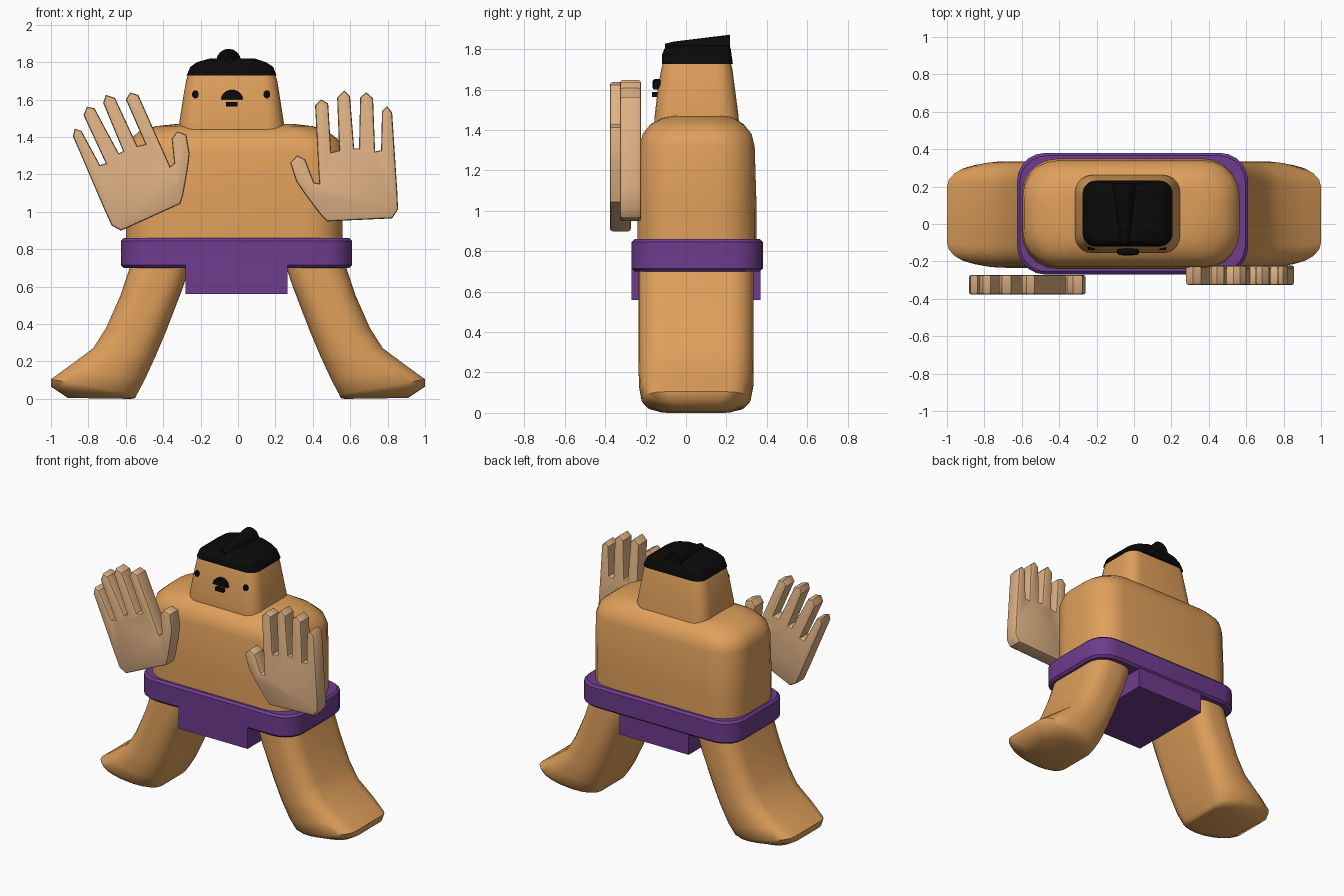
import bpy, bmesh, math
from mathutils import Vector, Matrix


def material(name, rgb):
    m = bpy.data.materials.new(name)
    m.diffuse_color = (*rgb, 1)
    return m


SKIN = material("tan skin", (0.74, 0.35, 0.105))
PALM = material("pale skin", (0.73, 0.44, 0.23))
PURPLE = material("purple cloth", (0.156, 0.045, 0.27))
BLACK = material("black", (0.003, 0.003, 0.003))


def finish(name, bm, mat, angle=35):
    bmesh.ops.recalc_face_normals(bm, faces=bm.faces)
    me = bpy.data.meshes.new(name)
    bm.to_mesh(me)
    bm.free()
    me.materials.append(mat)
    me.shade_smooth()
    me.set_sharp_from_angle(angle=math.radians(angle))
    ob = bpy.data.objects.new(name, me)
    bpy.context.collection.objects.link(ob)
    return ob


def rounded(x0, x1, y0, y1, rx, ry, n=5):
    """2D rectangle with elliptical corners."""
    pts = []
    for k, (cx, cy) in enumerate([(x1 - rx, y1 - ry), (x0 + rx, y1 - ry),
                                  (x0 + rx, y0 + ry), (x1 - rx, y0 + ry)]):
        for i in range(n + 1):
            a = math.pi / 2 * (k + i / n)
            pts.append((cx + rx * math.cos(a), cy + ry * math.sin(a)))
    return pts


def loft(name, rings, mat, angle=35):
    bm = bmesh.new()
    rows = [[bm.verts.new(p) for p in ring] for ring in rings]
    n = len(rows[0])
    for a, b in zip(rows, rows[1:]):
        for i in range(n):
            j = (i + 1) % n
            bm.faces.new((a[i], a[j], b[j], b[i]))
    bm.faces.new(rows[0][::-1])
    bm.faces.new(rows[-1])
    return finish(name, bm, mat, angle)


def stack(name, levels, mat, angle=35):
    """Loft horizontal rounded rectangles: z, x0, x1, y0, y1, radius."""
    return loft(name, [[(x, y, z) for x, y in rounded(x0, x1, y0, y1, r, r)]
                       for z, x0, x1, y0, y1, r in levels], mat, angle)


def plate(name, outline, y0, y1, mat, bevel=0.0):
    """Extrude an x-z outline from y0 to y1, optionally rounding both rims."""
    bm = bmesh.new()
    front = [bm.verts.new((x, y0, z)) for x, z in outline]
    back = [bm.verts.new((x, y1, z)) for x, z in outline]
    caps = [bm.faces.new(front), bm.faces.new(back[::-1])]
    for i in range(len(front)):
        j = (i + 1) % len(front)
        bm.faces.new((front[i], back[i], back[j], front[j]))
    bmesh.ops.recalc_face_normals(bm, faces=bm.faces)
    if bevel:
        rim = list({e for f in caps for e in f.edges})
        bmesh.ops.bevel(bm, geom=rim, offset=bevel, segments=2, profile=0.5,
                        affect='EDGES', clamp_overlap=True)
    return finish(name, bm, mat)


# Torso with soft shoulders
stack("torso", [
    (0.72, -0.60, 0.56, -0.24, 0.35, 0.19),
    (1.00, -0.60, 0.56, -0.24, 0.35, 0.19),
    (1.32, -0.595, 0.565, -0.23, 0.34, 0.19),
    (1.38, -0.585, 0.545, -0.215, 0.325, 0.19),
    (1.43, -0.53, 0.48, -0.175, 0.285, 0.18),
    (1.458, -0.44, 0.40, -0.12, 0.24, 0.16),
    (1.47, -0.33, 0.30, -0.07, 0.20, 0.12)], SKIN, 50)

# Belt and hanging cloth
stack("belt", [
    (0.70, -0.61, 0.595, -0.255, 0.365, 0.14),
    (0.715, -0.625, 0.61, -0.27, 0.38, 0.15),
    (0.845, -0.625, 0.61, -0.27, 0.38, 0.15),
    (0.86, -0.61, 0.595, -0.255, 0.365, 0.14)], PURPLE)
plate("loincloth", [(-0.28, 0.56), (0.265, 0.56), (0.265, 0.75), (-0.28, 0.75)],
      -0.27, 0.37, PURPLE)

# Legs: sections from hip to sole, (inner x, z, outer x, z, y half width, corner rx, ry)
LEG = [(0.25, 0.82, 0.54, 0.82, 0.285, 0.12, 0.12),
       (0.265, 0.68, 0.58, 0.70, 0.285, 0.12, 0.12),
       (0.30, 0.58, 0.63, 0.55, 0.285, 0.12, 0.12),
       (0.385, 0.36, 0.705, 0.38, 0.285, 0.13, 0.12),
       (0.44, 0.23, 0.775, 0.27, 0.285, 0.14, 0.12),
       (0.50, 0.10, 0.91, 0.17, 0.283, 0.18, 0.12),
       (0.54, 0.025, 1.00, 0.105, 0.27, 0.21, 0.12),
       (0.55, 0.004, 1.00, 0.065, 0.245, 0.21, 0.12),
       (0.57, 0.0, 0.91, 0.005, 0.17, 0.13, 0.09)]
for side, s in (("left", -1), ("right", 1)):
    rings = []
    for xi, zi, xo, zo, h, rx, ry in LEG:
        ring = []
        for x, y in rounded(xi, xo, 0.05 - h, 0.05 + h, rx, ry):
            t = (x - xi) / (xo - xi)
            ring.append((s * x, y, zi + t * (zo - zi)))
        rings.append(ring)
    loft(side + "_leg", rings, SKIN, 50)

# Head
stack("head", [
    (1.44, -0.315, 0.246, -0.155, 0.262, 0.09),
    (1.47, -0.315, 0.246, -0.155, 0.260, 0.09),
    (1.60, -0.295, 0.226, -0.140, 0.243, 0.085),
    (1.70, -0.278, 0.210, -0.123, 0.230, 0.08),
    (1.74, -0.265, 0.198, -0.112, 0.220, 0.07)], SKIN, 50)

# Hair cap and swept-back topknot
stack("hair", [
    (1.728, -0.275, 0.207, -0.12, 0.232, 0.07),
    (1.775, -0.255, 0.188, -0.118, 0.225, 0.07),
    (1.80, -0.22, 0.15, -0.108, 0.222, 0.07),
    (1.82, -0.15, 0.09, -0.09, 0.215, 0.06)], BLACK)
loft("topknot", [[(-0.05 + r * math.cos(a), y, z + r * math.sin(a))
                  for a in (math.tau * i / 16 for i in range(16))]
                 for y, z, r in ((-0.105, 1.805, 0.022), (-0.06, 1.806, 0.032),
                                 (0.217, 1.806, 0.066))], BLACK)


# Face: eyes, nose, mouth
def arc(cx, cz, rx, rz, sweep, n):
    return [(cx + rx * math.cos(sweep * i / n), cz + rz * math.sin(sweep * i / n))
            for i in range(n + (sweep < 6))]


for side, x in (("left", -0.228), ("right", 0.154)):
    plate(side + "_eye", arc(x, 1.628, 0.018, 0.022, math.tau, 16), -0.14, -0.11, BLACK)
plate("nose", arc(-0.032, 1.60, 0.058, 0.052, math.pi, 12), -0.165, -0.12, BLACK, 0.01)
plate("mouth", [(-0.063, 1.563), (-0.002, 1.563), (-0.002, 1.588), (-0.063, 1.588)],
      -0.168, -0.13, BLACK)

# Floating hands: one outline, mirrored and tilted for the other side
HAND = [(-.40, .005), (-.364, -.032), (-.016, -.016), (.016, .032), (.011, .139),
        (-.016, .55), (-.043, .583), (-.07, .556), (-.075, .348), (-.107, .342),
        (-.118, .626), (-.155, .658), (-.187, .631), (-.193, .358), (-.219, .358),
        (-.241, .636), (-.273, .668), (-.31, .631), (-.299, .348), (-.342, .337),
        (-.358, .599), (-.396, .62), (-.428, .588), (-.406, .171), (-.433, .176),
        (-.481, .30), (-.524, .321), (-.561, .283), (-.529, .182), (-.481, .112)]
for side, s, tilt, ax, az, y0 in (("right", 1, 0, 0.84, 0.981, -0.327),
                                  ("left", -1, 27, -0.647, 0.906, -0.377)):
    rot = Matrix.Rotation(math.radians(tilt), 2)
    pts = [rot @ Vector((s * x, z)) + Vector((ax, az)) for x, z in HAND]
    plate(side + "_hand", pts, y0, y0 + 0.105, PALM, 0.02)
